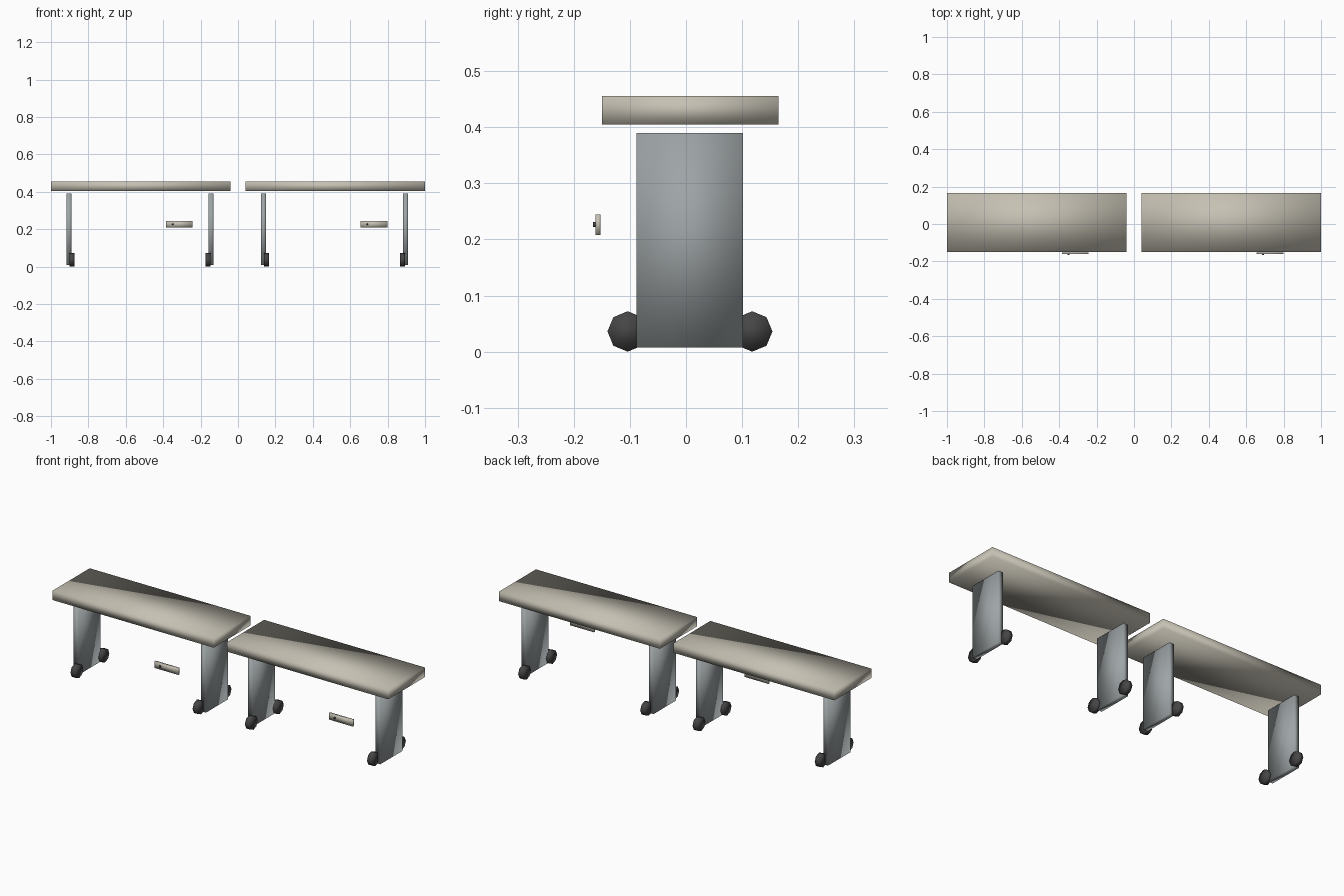
import bpy
import math

cube = bpy.data.objects.get("Cube")
if cube:
    bpy.data.objects.remove(cube, do_unlink=True)


def make_material(name, r, g, b):
    mat = bpy.data.materials.new(name)
    mat.use_nodes = True
    mat.diffuse_color = (r, g, b, 1)
    mat.node_tree.nodes["Principled BSDF"].inputs["Base Color"].default_value = (r, g, b, 1)
    return mat


beige = make_material("warm beige", 0.56, 0.53, 0.45)
grey = make_material("metal grey", 0.34, 0.37, 0.38)
black = make_material("rubber black", 0.06, 0.06, 0.06)


def finish(name, mat):
    obj = bpy.context.object
    obj.name = name
    obj.data.materials.append(mat)
    bpy.ops.object.transform_apply(location=False, rotation=True, scale=True)
    # Soft shading runs across every edge, as on a welded low-poly mesh
    bpy.ops.object.shade_smooth()


def box(name, mat, xs, ys, zs):
    spans = (xs, ys, zs)
    bpy.ops.mesh.primitive_cube_add(size=1, location=[(a + b) / 2 for a, b in spans])
    bpy.context.object.scale = [b - a for a, b in spans]
    finish(name, mat)


def wheel(name, x, y):
    bpy.ops.mesh.primitive_cylinder_add(vertices=8, radius=0.036, depth=0.026,
                                        location=(x, y, 0.036),
                                        rotation=(0, math.pi / 2, 0))
    finish(name, black)


def table(side, cx):
    # Slab top, floating just above the legs
    box(side + "_table_top", beige, (cx - 0.48, cx + 0.48), (-0.15, 0.165), (0.405, 0.456))

    # Panel legs, each with a wheel at the front and back on the inner face
    for end, leg_x, inward in (("right", cx - 0.384, 1), ("left", cx + 0.376, -1)):
        prefix = f"{side}_table_{end}"
        box(prefix + "_leg", grey, (leg_x - 0.014, leg_x + 0.014), (-0.088, 0.102), (0.007, 0.39))
        for place, y in (("front", -0.104), ("back", 0.118)):
            wheel(f"{prefix}_{place}_wheel", leg_x + inward * 0.016, y)

    # Small control plate and its button under the front edge
    box(side + "_control_plate", beige, (cx + 0.135, cx + 0.278), (-0.161, -0.152), (0.208, 0.244))
    box(side + "_control_button", black, (cx + 0.165, cx + 0.174), (-0.166, -0.16), (0.222, 0.231))


table("right", -0.52)
table("left", 0.52)
